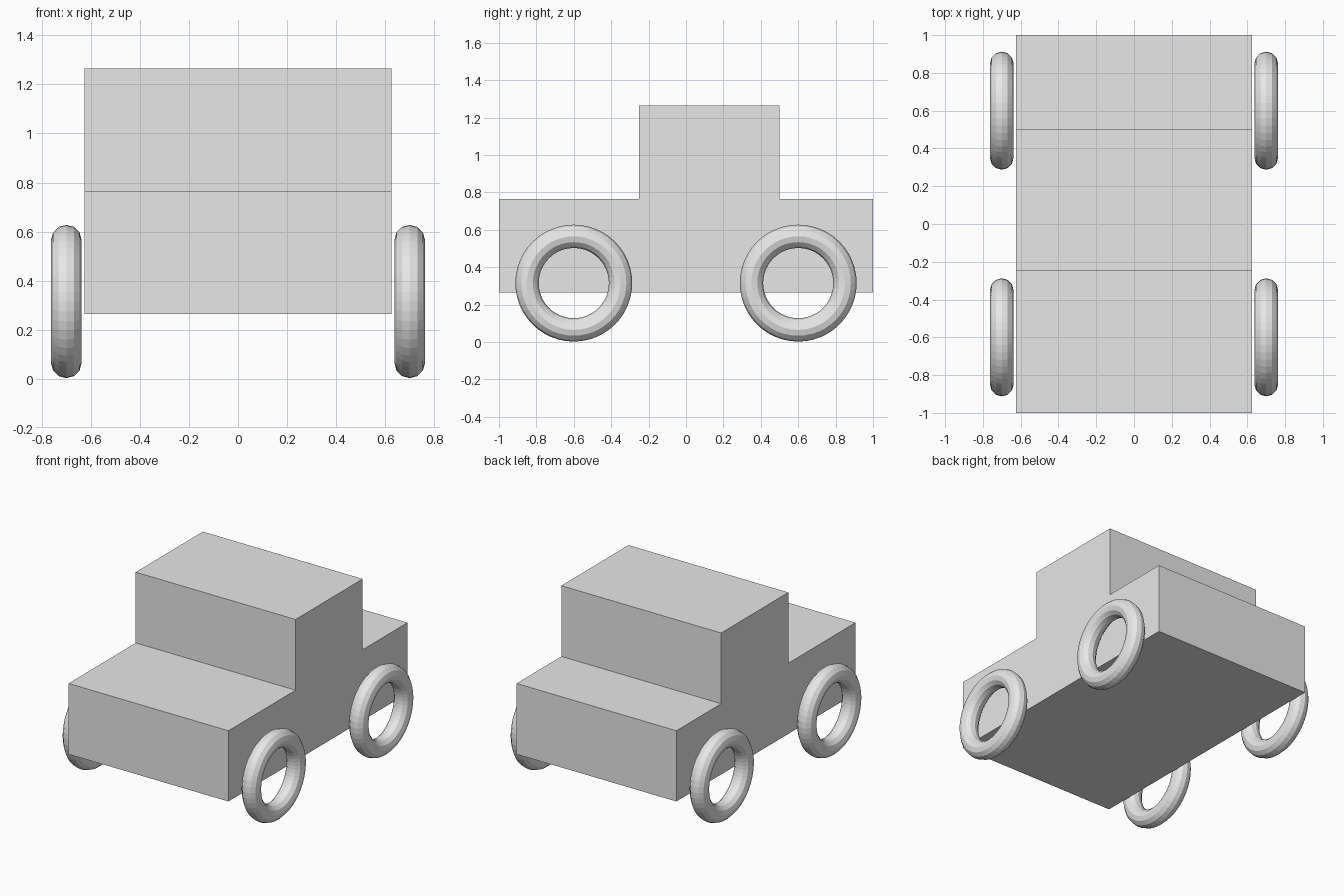
import bpy, bmesh
from math import radians

cube = bpy.data.objects.get("Cube")
if cube:
    bpy.data.objects.remove(cube, do_unlink=True)

# Single flat grey for the whole model
grey = bpy.data.materials.new("plain grey")
grey.use_nodes = True
colour = (0.8, 0.8, 0.8, 1)
grey.diffuse_color = colour
grey.node_tree.nodes["Principled BSDF"].inputs["Base Color"].default_value = colour

# Car body: stepped side profile (y, z) extruded across the width
HALF_WIDTH = 0.625
FLOOR, HOOD, ROOF = 0.265, 0.765, 1.265
profile = [(-1, FLOOR), (1, FLOOR), (1, HOOD), (0.5, HOOD),
           (0.5, ROOF), (-0.25, ROOF), (-0.25, HOOD), (-1, HOOD)]
bm = bmesh.new()
side = bm.faces.new([bm.verts.new((-HALF_WIDTH, y, z)) for y, z in profile])
extruded = bmesh.ops.extrude_face_region(bm, geom=[side])["geom"]
bmesh.ops.translate(bm, vec=(2 * HALF_WIDTH, 0, 0),
                    verts=[v for v in extruded if isinstance(v, bmesh.types.BMVert)])
bmesh.ops.recalc_face_normals(bm, faces=bm.faces)
mesh = bpy.data.meshes.new("car_body")
bm.to_mesh(mesh)
bm.free()
mesh.materials.append(grey)
bpy.context.collection.objects.link(bpy.data.objects.new("car_body", mesh))

# Four open ring wheels beside the body
for end, y in (("front", -0.6), ("back", 0.6)):
    for hand, x in (("right", -0.7), ("left", 0.7)):
        bpy.ops.mesh.primitive_torus_add(
            major_segments=48, minor_segments=12, major_radius=0.25,
            minor_radius=0.0625, location=(x, y, 0.315),
            rotation=(0, radians(90), 0))
        wheel = bpy.context.object
        wheel.name = f"{end}_{hand}_wheel"
        wheel.data.materials.append(grey)
